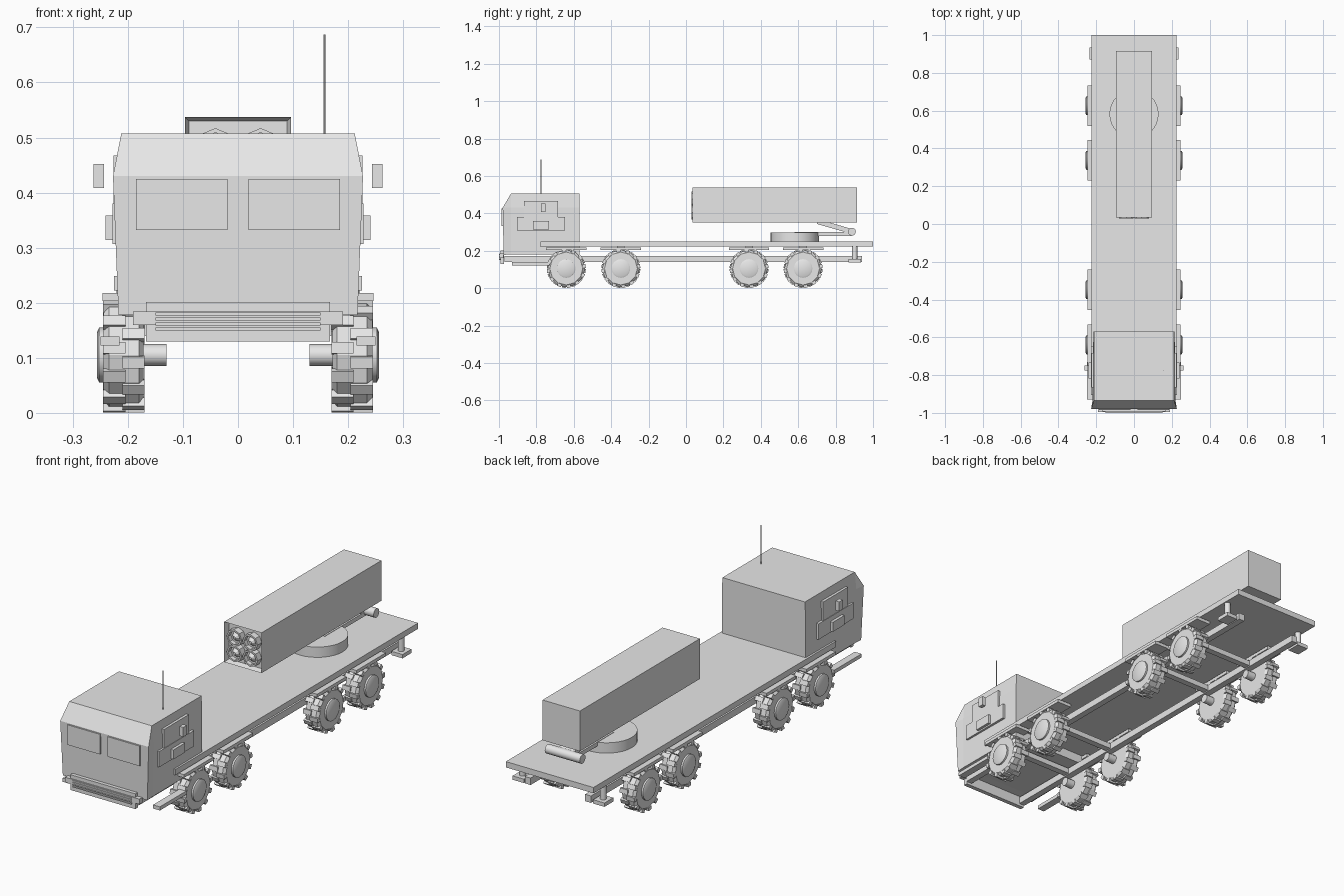
import bpy, bmesh, math
from mathutils import Matrix, Vector

cube = bpy.data.objects.get("Cube")
if cube:
    bpy.data.objects.remove(cube, do_unlink=True)

grey = bpy.data.materials.new("light_grey")
grey.use_nodes = True
grey.diffuse_color = (0.8, 0.8, 0.8, 1)
grey.node_tree.nodes["Principled BSDF"].inputs["Base Color"].default_value = (0.8, 0.8, 0.8, 1)


def finish(name, bm):
    bmesh.ops.recalc_face_normals(bm, faces=bm.faces)
    mesh = bpy.data.meshes.new(name)
    bm.to_mesh(mesh)
    bm.free()
    mesh.materials.append(grey)
    obj = bpy.data.objects.new(name, mesh)
    bpy.context.collection.objects.link(obj)
    return obj


def add_box(bm, x, y, z, rot=Matrix()):
    size = Matrix.Diagonal((x[1] - x[0], y[1] - y[0], z[1] - z[0], 1))
    mid = Matrix.Translation([(a + b) / 2 for a, b in (x, y, z)])
    bmesh.ops.create_cube(bm, size=1, matrix=rot @ mid @ size)


def box(name, x, y, z):
    bm = bmesh.new()
    add_box(bm, x, y, z)
    return finish(name, bm)


def pair(name, x, y, z):
    box(name + "_left", x, y, z)
    box(name + "_right", (-x[1], -x[0]), y, z)


def lathe(bm, profile, sides, matrix, turn=0):
    """Revolve (radius, height) points about z, then place with matrix."""
    rings = []
    for r, h in profile:
        angles = [turn + math.tau * i / sides for i in range(sides)]
        rings.append([bm.verts.new(matrix @ Vector((r * math.cos(a), r * math.sin(a), h)))
                      for a in angles])
    for a, b in zip(rings, rings[1:]):
        for i in range(sides):
            j = (i + 1) % sides
            bm.faces.new((a[i], a[j], b[j], b[i]))
    bm.faces.new(rings[0])
    bm.faces.new(rings[-1])


def turned(name, profile, sides, matrix, turn=0, smooth=False):
    bm = bmesh.new()
    lathe(bm, profile, sides, matrix, turn)
    obj = finish(name, bm)
    if smooth:
        for p in obj.data.polygons:
            p.use_smooth = len(p.vertices) == 4
        obj.data.set_sharp_from_angle(angle=math.radians(40))
    return obj


# Cab: rear block and flared nose lofted from (y, z, half width) sections
bm = bmesh.new()
sections = [
    [(-0.57, 0.18, 0.215), (-0.57, 0.43, 0.215), (-0.57, 0.507, 0.212)],
    [(-0.935, 0.18, 0.217), (-0.935, 0.43, 0.22), (-0.935, 0.507, 0.212)],
    [(-0.975, 0.178, 0.217), (-0.98, 0.43, 0.227)],
]
rows = [[[bm.verts.new((s * w, y, z)) for y, z, w in sec] for s in (-1, 1)] for sec in sections]
(bl, br), (ml, mr), (fl, fr) = rows
for b, m, f in ((bl, ml, fl), (br, mr, fr)):
    for i in (0, 1):
        bm.faces.new((b[i], b[i + 1], m[i + 1], m[i]))
    bm.faces.new((m[0], m[1], f[1], f[0]))
    bm.faces.new((m[1], m[2], f[1]))
bm.faces.new(bl + br[::-1])
bm.faces.new((bl[2], br[2], mr[2], ml[2]))
bm.faces.new((ml[2], mr[2], fr[1], fl[1]))
bm.faces.new(fl + fr[::-1])
bm.faces.new((bl[0], br[0], mr[0], ml[0]))
bm.faces.new((ml[0], mr[0], fr[0], fl[0]))
finish("cab", bm)

# Cab details
pair("windscreen", (0.019, 0.185), (-0.986, -0.977), (0.332, 0.425))
pair("door_window_panel", (0.21, 0.226), (-0.866, -0.684), (0.38, 0.467))
pair("door_panel", (0.21, 0.228), (-0.904, -0.647), (0.307, 0.38))
pair("door_pocket", (0.22, 0.241), (-0.818, -0.733), (0.314, 0.358))
pair("wing_mirror", (0.243, 0.262), (-0.776, -0.75), (0.408, 0.452))
pair("cab_step", (0.215, 0.25), (-0.93, -0.73), (0.122, 0.139))
turned("antenna", [(0.002, 0.5), (0.002, 0.687)], 8, Matrix.Translation((0.157, -0.775, 0)))

# Bumper and grille
box("bumper", (-0.167, 0.167), (-0.992, -0.972), (0.13, 0.201))
box("bumper_bar", (-0.191, 0.191), (-0.996, -0.975), (0.16, 0.184))
for i in range(4):
    z = 0.15 + i * 0.009
    box(f"grille_slat_{i + 1}", (-0.15, 0.15), (-1, -0.985), (z, z + 0.005))

# Bed and chassis
box("bed", (-0.225, 0.225), (-0.78, 1), (0.222, 0.249))
pair("chassis_rail", (0.14, 0.17), (-0.97, 0.94), (0.14, 0.172))
axles = (-0.64, -0.348, 0.337, 0.626)
for i, y in enumerate(axles):
    box(f"crossmember_{i + 1}", (-0.14, 0.14), (y - 0.015, y + 0.015), (0.145, 0.17))
    pair(f"fender_{i + 1}", (0.17, 0.246), (y - 0.108, y + 0.108), (0.203, 0.218))
    pair(f"fender_bracket_{i + 1}", (0.175, 0.21), (y - 0.02, y + 0.02), (0.21, 0.225))

# Rear jacks
pair("jack_pad", (0.178, 0.236), (0.87, 0.935), (0.137, 0.155))
for side, s in (("left", 1), ("right", -1)):
    turned(f"jack_post_{side}", [(0.014, 0.15), (0.014, 0.225)], 12,
           Matrix.Translation((s * 0.207, 0.902, 0)), smooth=True)

# Wheels: tyre, alternating tread blocks, hub disc
tyre = [(0.088, 0.172), (0.1, 0.18), (0.1, 0.234), (0.088, 0.244)]
for i, y in enumerate(axles):
    for side, s in (("left", 1), ("right", -1)):
        place = Matrix.Translation((0, y, 0.105)) @ Matrix.Rotation(s * math.pi / 2, 4, "Y")
        bm = bmesh.new()
        lathe(bm, tyre, 12, place)
        for k in range(24):
            rot = place @ Matrix.Rotation(math.tau * (k + 0.5) / 24, 4, "Z")
            span = (0.17, 0.21) if k % 2 else (0.204, 0.245)
            add_box(bm, (0.088, 0.104), (-0.0105, 0.0105), span, rot)
        finish(f"tyre_{i + 1}_{side}", bm)
        turned(f"hub_{i + 1}_{side}", [(0.05, 0.235), (0.05, 0.252), (0.042, 0.256)],
               16, place, smooth=True)
        turned(f"axle_{i + 1}_{side}", [(0.02, 0.13), (0.02, 0.18)], 12, place, smooth=True)

# Turntable and lifting arm
turned("turntable", [(0.13, 0.24), (0.13, 0.297)], 32,
       Matrix.Translation((0, 0.582, 0)), smooth=True)
box("lower_arm", (-0.04, 0.04), (0.58, 0.885), (0.28, 0.299))
sideways = Matrix.Rotation(math.pi / 2, 4, "Y")
turned("arm_pivot", [(0.021, -0.09), (0.021, 0.09)], 16,
       Matrix.Translation((0, 0.887, 0.302)) @ sideways, smooth=True)
bm = bmesh.new()
tilt = Matrix.Translation((0, 0.887, 0.302)) @ Matrix.Rotation(math.radians(-16), 4, "X")
add_box(bm, (-0.04, 0.04), (-0.19, 0), (-0.012, 0.014), tilt)
finish("upper_arm", bm)

# Launcher box with a recessed front
bm = bmesh.new()
add_box(bm, (-0.096, 0.096), (0.035, 0.915), (0.35, 0.537))
front = min(bm.faces, key=lambda f: f.calc_center_median().y)
bmesh.ops.inset_region(bm, faces=[front], thickness=0.01)
bmesh.ops.translate(bm, verts=front.verts, vec=(0, 0.025, 0))
finish("launcher_box", bm)

# Octagonal tubes with pointed cores
forward = Matrix.Rotation(math.pi / 2, 4, "X")
tube = [(0.039, 0), (0.039, 0.035), (0.031, 0.035), (0.031, 0.015), (0.022, 0.015), (0.006, 0.033)]
for x in (-0.041, 0.041):
    for z in (0.405, 0.478):
        row, col = ("upper" if z > 0.44 else "lower"), ("left" if x > 0 else "right")
        turned(f"launch_tube_{row}_{col}", tube, 8, Matrix.Translation((x, 0.065, z)) @ forward)
